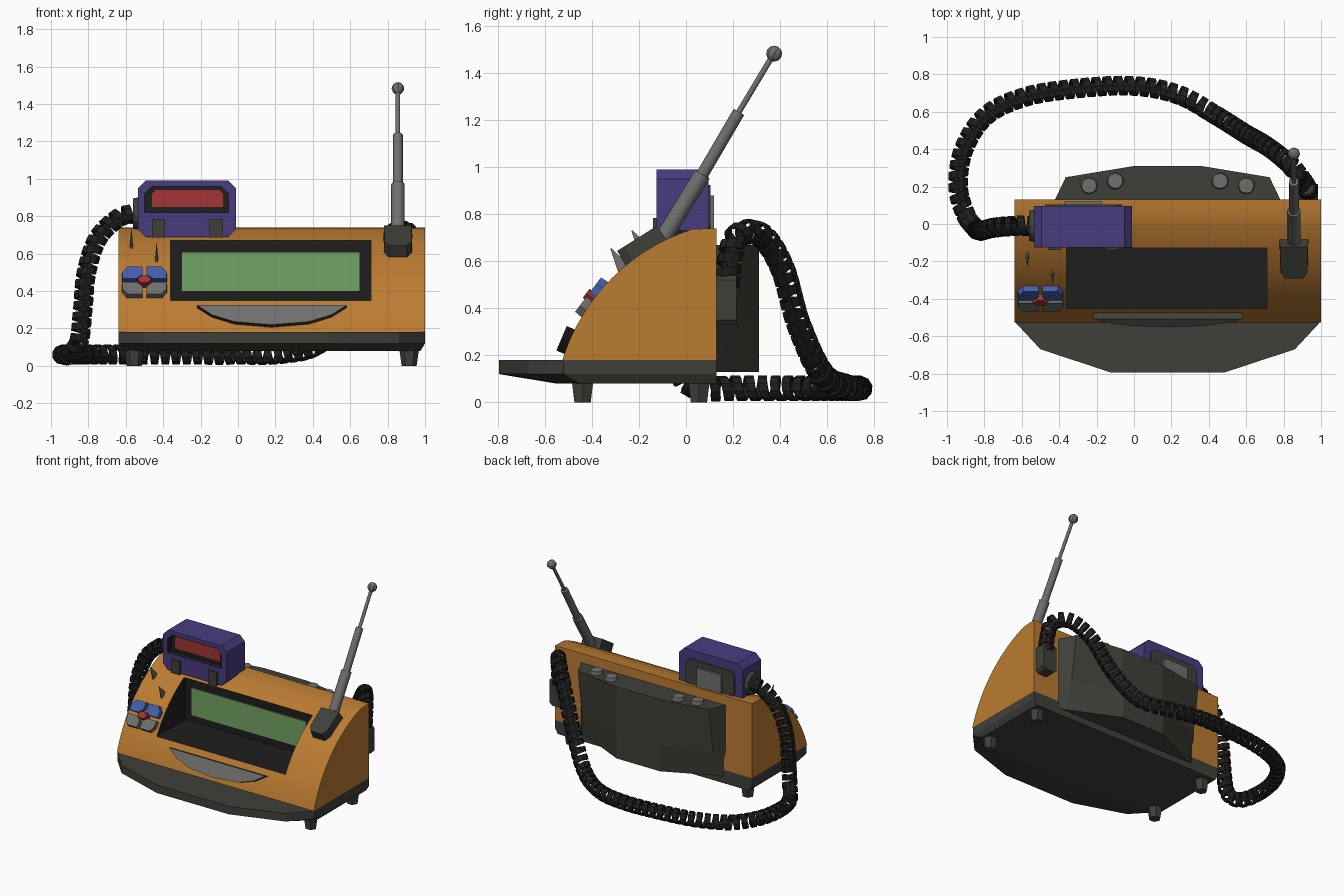
import bpy, bmesh, math
from mathutils import Matrix, Vector

if "Cube" in bpy.data.objects:
    bpy.data.objects.remove(bpy.data.objects["Cube"])


def material(name, r, g, b):
    m = bpy.data.materials.new(name)
    m.diffuse_color = (r, g, b, 1)
    m.use_nodes = True
    m.node_tree.nodes["Principled BSDF"].inputs["Base Color"].default_value = m.diffuse_color
    return m


ORANGE = material("orange", .50, .20, .032)
DARK = material("dark_olive_grey", .05, .05, .042)
BLACK = material("black", .013, .013, .013)
PURPLE = material("purple", .065, .045, .21)
GREEN = material("screen_green", .17, .37, .13)
RED = material("red", .36, .036, .036)
BLUE = material("blue", .058, .11, .42)
GREY = material("grey", .16, .16, .155)


def loft(name, rings, mat, matrix=None, closed_ends=True):
    """Skin equal-length rings of points, with capped ends."""
    bm = bmesh.new()
    vs = [[bm.verts.new(p) for p in ring] for ring in rings]
    n = len(vs[0])
    for a, b in zip(vs, vs[1:]):
        for i in range(n):
            bm.faces.new((a[i], a[(i + 1) % n], b[(i + 1) % n], b[i]))
    bm.faces.new(vs[0])
    bm.faces.new(vs[-1])
    bmesh.ops.recalc_face_normals(bm, faces=bm.faces)
    me = bpy.data.meshes.new(name)
    bm.to_mesh(me)
    bm.free()
    ob = bpy.data.objects.new(name, me)
    bpy.context.collection.objects.link(ob)
    if matrix:
        ob.matrix_world = matrix
    me.materials.append(mat)
    return ob


def prism(name, pts, z0, z1, mat, matrix=None, scale=1):
    return loft(name, [[(x, y, z0) for x, y in pts],
                       [(x * scale, y * scale, z1) for x, y in pts]], mat, matrix)


def rect(x0, x1, y0, y1, c=0):
    """Rectangle, with the two upper and two lower corners cut by c."""
    if not c:
        return [(x0, y0), (x1, y0), (x1, y1), (x0, y1)]
    return [(x0 + c, y0), (x1 - c, y0), (x1, y0 + c), (x1, y1 - c),
            (x1 - c, y1), (x0 + c, y1), (x0, y1 - c), (x0, y0 + c)]


def tube(name, a, b, r1, r2, n, mat):
    a, b = Vector(a), Vector(b)
    mx = Matrix.Translation(a) @ (b - a).to_track_quat('Z', 'Y').to_matrix().to_4x4()
    circ = [(math.cos(2 * math.pi * i / n), math.sin(2 * math.pi * i / n)) for i in range(n)]
    return loft(name, [[(c * r, s * r, z) for c, s in circ]
                       for r, z in ((r1, 0), (r2, (b - a).length))], mat, mx)


def cut(ob, cutter):
    m = ob.modifiers.new("cut", 'BOOLEAN')
    m.operation, m.solver, m.object = 'DIFFERENCE', 'EXACT', cutter
    m.material_mode = 'TRANSFER'
    bpy.context.view_layer.update()
    bpy.context.view_layer.objects.active = ob
    bpy.ops.object.modifier_apply(modifier=m.name)
    bpy.data.objects.remove(cutter)


def smooth(ob, deg=25):
    bpy.ops.object.select_all(action='DESELECT')
    ob.select_set(True)
    bpy.context.view_layer.objects.active = ob
    bpy.ops.object.shade_smooth_by_angle(angle=math.radians(deg))


FRONT = Matrix.Rotation(math.pi / 2, 4, 'X')      # local (x, y, z) -> (x, -z, y)
SIDE = Matrix(((0, 0, 1, 0), (1, 0, 0, 0), (0, 1, 0, 0), (0, 0, 0, 1)))
CY, CZ, R, MID = .283, -.071, .847, .18           # arc of the curved front


def on_surface(x, z):
    """Frame lying on the curved front at height z."""
    phi = math.asin((z - CZ) / R)
    return Matrix.Translation((x, CY - R * math.cos(phi), z)) @ Matrix.Rotation(math.pi / 2 - phi, 4, 'X')


# Orange housing with curved front and screen opening
a0, a1 = math.asin((.18 - CZ) / R), math.asin((.737 - CZ) / R)
arc = [(CY - R * math.cos(a), CZ + R * math.sin(a))
       for a in (a0 + (a1 - a0) * i / 20 for i in range(21))]
body = prism("housing", arc + [(.13, .74), (.13, .18)], -.64, 1, ORANGE, SIDE)
cut(body, prism("screen_cutter", rect(-.36, .71, .35, .67), .115, .9, BLACK, FRONT))
smooth(body)
prism("screen", rect(-.30, .65, .40, .605), .114, .122, GREEN, FRONT)

# Base slab with undercut front, and feet
half = [(.82, .13), (.82, -.52), (.68, -.67), (.30, -.795)]
plan = [(MID + x, y) for x, y in half] + [(MID - x, y) for x, y in reversed(half)]
under = [(MID + (x - MID) * .97, y if y > 0 else -.42 + (y + .42) * .35) for x, y in plan]
loft("base", [[(x, y, .08) for x, y in under],
              [(x, y, .12) for x, y in plan], [(x, y, .18) for x, y in plan]], DARK)
for sx in (-1, 1):
    for y in (-.44, .055):
        x = MID + sx * .735
        tube("foot", (x, y, 0), (x, y, .085), .04, .052, 6, DARK)

# Bulging rear pack with knobs
rings = []
for z, yc in ((.13, .14), (.33, .20), (.67, .25)):
    h = [(.605, .125), (.545, yc), (.18, .31)]
    rings.append([(MID + x, y, z) for x, y in h] + [(MID - x, y, z) for x, y in reversed(h)])
loft("rear_pack", rings, DARK)
for sx in (-1, 1):
    for dx, y in ((.28, .23), (.42, .205)):
        x = MID + sx * dx
        tube("rear_knob", (x, y, .66), (x, y, .695), .048, .04, 12, GREY)

# Crescent handle below the screen: dark rim, grey face
cres = [(-.4, .055), (-.32, 0), (-.2, -.04), (0, -.058), (.2, -.04), (.32, 0), (.4, .055)]
lip = prism("crescent_handle", cres, -.02, .035, DARK, on_surface(MID, .26))
lip.data.materials.append(GREY)
for f in lip.data.polygons:
    if f.normal.z > .9:
        f.material_index = 1

# Four-way button pad with red centre
pad = on_surface(-.5, .44)
petal = [(.012, .04), (.045, .012), (.122, .012), (.122, .06), (.095, .095), (.012, .095)]
for sx in (-1, 1):
    for sy, mat in ((1, BLUE), (-1, GREY)):
        prism("pad_button", [(x * sx, y * sy) for x, y in petal], -.02, .03, mat, pad, .96)
prism("pad_centre", [(.045, 0), (.02, .028), (-.02, .028), (-.045, 0), (-.02, -.028), (.02, -.028)],
      -.02, .04, RED, pad, .85)

# Two small toggle levers
for x, y, z in ((-.57, -.165, .635), (-.435, -.255, .56)):
    lever = tube("toggle_lever", (x, y, z - .01), (x, y - .065, z + .095), .036, .003, 6, GREY)
    lever.matrix_world = Matrix.Translation((x, 0, 0)) @ Matrix.Diagonal((.3, 1, 1, 1)) \
        @ Matrix.Translation((-x, 0, 0)) @ lever.matrix_world

# Telescopic antenna
prism("antenna_bracket", [(-.05, -.11), (.05, -.11), (.075, -.07), (.078, .10), (-.078, .10), (-.075, -.07)],
      -.03, .065, DARK, on_surface(.855, .645), .95)
AX = .855
stages = [(-.12, .66), (.07, .97), (.225, 1.235), (.375, 1.485)]
for i, r in enumerate((.036, .026, .012)):
    (ya, za), (yb, zb) = stages[i], stages[i + 1]
    smooth(tube("antenna_stage", (AX, ya, za), (AX, yb, zb), r, r, 12, GREY), 40)
bpy.ops.mesh.primitive_uv_sphere_add(segments=8, ring_count=6, radius=.034, location=(AX, .375, 1.483),
                                     rotation=(-.53, 0, 0))
tip = bpy.context.object
tip.name = "antenna_tip"
tip.data.materials.append(GREY)

# Handset with red window, clips and rear plate
hand = prism("handset", rect(-.535, -.01, .69, .99, .04), -.095, .125, PURPLE, FRONT)
cut(hand, prism("window_cutter", [(-.5, .82), (-.05, .82), (-.05, .92), (-.09, .96), (-.46, .96), (-.5, .92)],
                .085, .2, BLACK, FRONT))
prism("handset_window", [(-.46, .85), (-.08, .85), (-.08, .92), (-.1, .94), (-.44, .94), (-.46, .92)],
      .084, .092, RED, FRONT)
for x in (-.425, -.117):
    prism("handset_clip", rect(x - .036, x + .036, .685, .785), .11, .14, DARK, FRONT)
prism("handset_rear_plate", rect(-.475, -.065, .72, .925, .03), -.105, -.08, DARK, FRONT)
prism("handset_rear_block", rect(-.375, -.17, .74, .88), -.12, -.09, GREY, FRONT)
tube("handset_collar", (-.52, -.01, .815), (-.562, -.01, .815), .088, .08, 12, DARK)

# Rear cord socket
prism("cord_socket", rect(.87, .985, .33, .54, .02), -.215, -.12, DARK, FRONT)

# Coiled cord: flat ribbon wound round a smooth path
path = [Vector(p) for p in (
    (-.55, -.01, .815), (-.64, -.01, .79), (-.75, -.02, .68), (-.81, -.035, .5), (-.83, -.035, .3),
    (-.85, -.02, .13), (-.90, .05, .062), (-.94, .2, .06), (-.91, .4, .06), (-.79, .58, .06),
    (-.58, .68, .06), (-.3, .725, .06), (0, .738, .06), (.24, .69, .065), (.44, .58, .12),
    (.60, .48, .33), (.72, .41, .57), (.83, .32, .71), (.91, .22, .71), (.93, .185, .6), (.93, .175, .48))]
ext = [path[0] * 2 - path[1]] + path + [path[-1] * 2 - path[-2]]
fine = []
for i in range(1, len(ext) - 2):
    p0, p1, p2, p3 = ext[i - 1:i + 3]
    for k in range(60):
        t = k / 60
        fine.append(.5 * (2 * p1 + (p2 - p0) * t + (2 * p0 - 5 * p1 + 4 * p2 - p3) * t * t
                          + (3 * p1 - p0 - 3 * p2 + p3) * t ** 3))
PITCH, STEPS, RAD, W = .058, 10, .054, .019
side, dist, nxt, ribbon = Vector((0, 1, 0)), 0, 0, []
for p, q in zip(fine, fine[1:]):
    tan = (q - p).normalized()
    side = (side - tan * side.dot(tan)).normalized()
    up = tan.cross(side)
    seg = (q - p).length
    while nxt <= dist + seg:
        c = p.lerp(q, (nxt - dist) / seg)
        ang = 2 * math.pi * nxt / PITCH
        out = side * math.cos(ang) + up * math.sin(ang)
        ribbon.append([c + out * r + tan * w for r, w in
                       ((RAD, -W), (RAD, W), (RAD - .012, W), (RAD - .012, -W))])
        nxt += PITCH / STEPS
    dist += seg
loft("coiled_cord", ribbon, BLACK)
